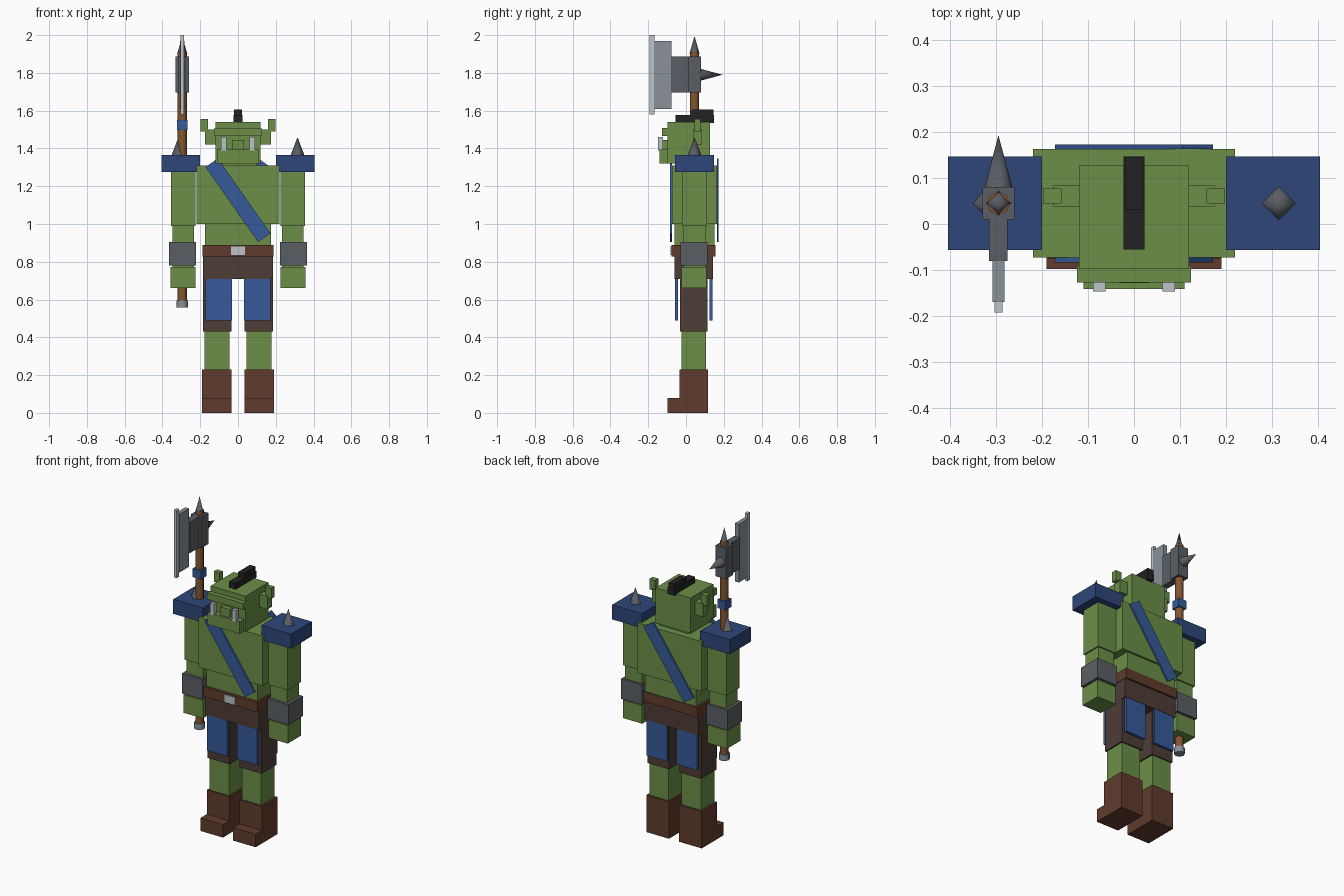
import bpy, bmesh, math
from mathutils import Matrix, Vector

if "Cube" in bpy.data.objects:
    bpy.data.objects.remove(bpy.data.objects["Cube"])


def lin(c):
    c /= 255
    return c / 12.92 if c <= 0.04045 else ((c + 0.055) / 1.055) ** 2.4


def material(name, r, g, b):
    m = bpy.data.materials.new(name)
    m.diffuse_color = (lin(r), lin(g), lin(b), 1)
    m.use_nodes = True
    m.node_tree.nodes["Principled BSDF"].inputs["Base Color"].default_value = m.diffuse_color
    return m


skin = material("green_skin", 108, 143, 72)
blue = material("blue_cloth", 54, 91, 154)
navy = material("dark_blue_armour", 45, 70, 122)
trouser = material("dark_trousers", 77, 60, 54)
leather = material("brown_leather", 96, 59, 44)
iron = material("dark_iron", 90, 94, 100)
steel = material("blade_steel", 136, 146, 154)
silver = material("silver", 190, 196, 200)
black = material("black_hair", 34, 34, 34)
wood = material("wood", 130, 86, 48)


def finish(name, bm, mat):
    me = bpy.data.meshes.new(name)
    bm.to_mesh(me)
    bm.free()
    me.materials.append(mat)
    ob = bpy.data.objects.new(name, me)
    bpy.context.collection.objects.link(ob)
    return ob


def box(name, mat, x, y, z, sides=False, rot=None):
    """Box from (min, max) ranges; sides=True adds the mirrored copy."""
    for s in ((1, -1) if sides else (1,)):
        bm = bmesh.new()
        bmesh.ops.create_cube(bm, size=1)
        size = Matrix.Diagonal((x[1] - x[0], y[1] - y[0], z[1] - z[0], 1))
        centre = Vector((s * (x[0] + x[1]) / 2, sum(y) / 2, sum(z) / 2))
        bm.transform(Matrix.Translation(centre) @ (rot or Matrix()) @ size)
        label = name if not sides else ("left_" if s > 0 else "right_") + name
        finish(label, bm, mat)


def cone(name, mat, base, tip, r1, r2=0.0, n=4, smooth=False):
    """Cone or cylinder between two points."""
    base, tip = Vector(base), Vector(tip)
    d = tip - base
    bm = bmesh.new()
    bmesh.ops.create_cone(bm, cap_ends=True, segments=n, radius1=r1,
                          radius2=r2, depth=d.length)
    turn = Vector((0, 0, 1)).rotation_difference(d).to_matrix().to_4x4()
    bm.transform(Matrix.Translation((base + tip) / 2) @ turn)
    if smooth:
        for f in bm.faces:
            f.smooth = len(f.verts) <= 4 and abs(f.normal.dot(d.normalized())) < 0.9
    return finish(name, bm, mat)


# Legs
box("boot", leather, (0.035, 0.19), (-0.035, 0.117), (0, 0.23), True)
box("boot_toe", leather, (0.035, 0.19), (-0.098, -0.03), (0, 0.08), True)
box("shin", skin, (0.045, 0.177), (-0.025, 0.107), (0.22, 0.44), True)
box("thigh", trouser, (0.035, 0.185), (-0.033, 0.115), (0.43, 0.72), True)
box("front_cloth_panel", blue, (0.033, 0.173), (-0.059, -0.043), (0.49, 0.71), True)
box("back_cloth_panel", blue, (0.033, 0.173), (0.125, 0.141), (0.49, 0.71), True)

# Hips and belt
box("hips", trouser, (-0.185, 0.185), (-0.06, 0.143), (0.71, 0.83))
box("belt", leather, (-0.187, 0.187), (-0.076, 0.155), (0.828, 0.89))
box("buckle", silver, (-0.037, 0.037), (-0.082, -0.07), (0.836, 0.882))

# Torso and crossing sash
box("abdomen", skin, (-0.175, 0.175), (-0.06, 0.15), (0.88, 1.01))
box("chest", skin, (-0.22, 0.22), (-0.073, 0.163), (1.0, 1.31))
box("neck", skin, (-0.1, 0.1), (-0.05, 0.12), (1.3, 1.34))
tilt = math.radians(54.9)
box("front_sash", blue, (-0.2425, 0.2425), (-0.084, -0.073), (1.086, 1.166),
    rot=Matrix.Rotation(tilt, 4, 'Y'))
box("back_sash", blue, (-0.2425, 0.2425), (0.163, 0.173), (1.086, 1.166),
    rot=Matrix.Rotation(-tilt, 4, 'Y'))

# Arms and shoulder armour
box("upper_arm", skin, (0.225, 0.355), (-0.02, 0.11), (0.99, 1.28), True)
box("forearm", skin, (0.232, 0.346), (-0.012, 0.102), (0.76, 1.0), True)
box("bracer", iron, (0.223, 0.365), (-0.028, 0.115), (0.78, 0.905), True)
box("hand", skin, (0.225, 0.358), (-0.023, 0.108), (0.66, 0.772), True)
box("shoulder_pad", navy, (0.2, 0.405), (-0.057, 0.147), (1.275, 1.365), True)
for s, side in ((1, "left"), (-1, "right")):
    cone(side + "_shoulder_spike", iron, (s * 0.315, 0.045, 1.36),
         (s * 0.315, 0.045, 1.46), 0.038, smooth=True)

# Head
box("head", skin, (-0.12, 0.12), (-0.098, 0.127), (1.32, 1.54))
box("brow", skin, (-0.124, 0.124), (-0.127, -0.09), (1.467, 1.507))
box("jaw", skin, (-0.11, 0.11), (-0.141, -0.09), (1.32, 1.395))
box("nose", skin, (-0.033, 0.033), (-0.128, -0.09), (1.395, 1.445))
box("tusk", silver, (0.062, 0.089), (-0.147, -0.123), (1.39, 1.46), True)
box("ear", skin, (0.115, 0.175), (0.038, 0.084), (1.42, 1.5), True)
box("ear_tip", skin, (0.158, 0.198), (0.045, 0.077), (1.49, 1.555), True)
box("hair_base", black, (-0.023, 0.023), (-0.055, 0.147), (1.535, 1.577))
box("hair_crest", black, (-0.02, 0.02), (0.03, 0.145), (1.57, 1.605))

# Axe held in the right hand
ax, ay = -0.295, 0.045
cone("axe_shaft", wood, (ax, ay, 0.58), (ax, ay, 1.91), 0.025, 0.025, 8, True)
cone("axe_pommel", steel, (ax, ay, 0.557), (ax, ay, 0.595), 0.031, 0.031, 8, True)
box("shaft_wrap", blue, (ax - 0.028, ax + 0.028), (ay - 0.028, ay + 0.028), (1.497, 1.55))
box("axe_socket", iron, (ax - 0.035, ax + 0.035), (0.01, 0.08), (1.695, 1.888))
box("axe_neck", iron, (ax - 0.02, ax + 0.02), (-0.08, 0.015), (1.695, 1.888))
box("axe_blade", steel, (ax - 0.013, ax + 0.013), (-0.17, -0.078), (1.608, 1.97))
box("axe_edge", silver, (ax - 0.009, ax + 0.009), (-0.193, -0.168), (1.58, 2.0))
cone("axe_top_spike", iron, (ax, ay, 1.9), (ax, ay, 1.995), 0.027, smooth=True)
cone("axe_back_spike", iron, (ax, 0.078, 1.79), (ax, 0.193, 1.79), 0.031, n=8, smooth=True)
